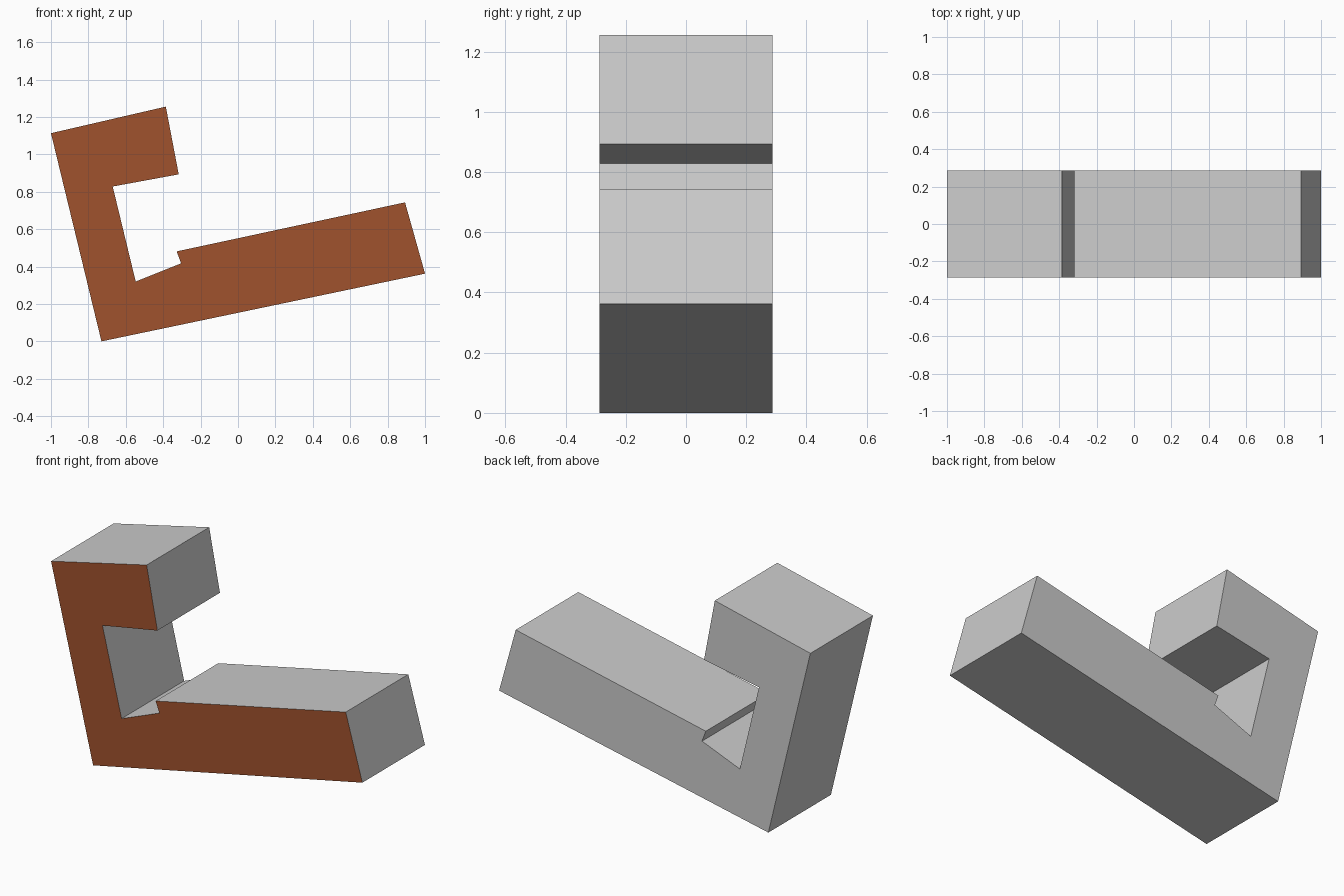
import bpy
import bmesh
from mathutils import Vector

if "Cube" in bpy.data.objects:
    bpy.data.objects.remove(bpy.data.objects["Cube"])

HALF_DEPTH = 0.287

# Side profile (x, z): tilted foot, upright and overhanging top block
PROFILE = [
    (-0.73, 0.0), (1.0, 0.362), (0.893, 0.743), (-0.328, 0.481),
    (-0.304, 0.417), (-0.547, 0.32), (-0.67, 0.828), (-0.317, 0.893),
    (-0.386, 1.255), (-1.0, 1.113),
]

# Grey for the body, reddish brown for the front face only
grey = bpy.data.materials.new("body_grey")
grey.diffuse_color = (0.8, 0.8, 0.8, 1)
grey.use_nodes = True
grey.node_tree.nodes["Principled BSDF"].inputs["Base Color"].default_value = grey.diffuse_color
brown = bpy.data.materials.new("front_brown")
brown.diffuse_color = (0.352, 0.084, 0.026, 1)
brown.use_nodes = True
brown.node_tree.nodes["Principled BSDF"].inputs["Base Color"].default_value = brown.diffuse_color

# Extrude the profile from front to back
bm = bmesh.new()
front = bm.faces.new([bm.verts.new((x, -HALF_DEPTH, z)) for x, z in PROFILE])
result = bmesh.ops.extrude_face_region(bm, geom=[front], use_keep_orig=True)
back_verts = [v for v in result["geom"] if isinstance(v, bmesh.types.BMVert)]
bmesh.ops.translate(bm, verts=back_verts, vec=Vector((0, 2 * HALF_DEPTH, 0)))
bmesh.ops.recalc_face_normals(bm, faces=bm.faces)

# Colour the front face
for face in bm.faces:
    face.material_index = 1 if face.normal.y < -0.9 else 0

mesh = bpy.data.meshes.new("hooked_bracket")
bm.to_mesh(mesh)
bm.free()
mesh.materials.append(grey)
mesh.materials.append(brown)
bracket = bpy.data.objects.new("hooked_bracket", mesh)
bpy.context.collection.objects.link(bracket)
